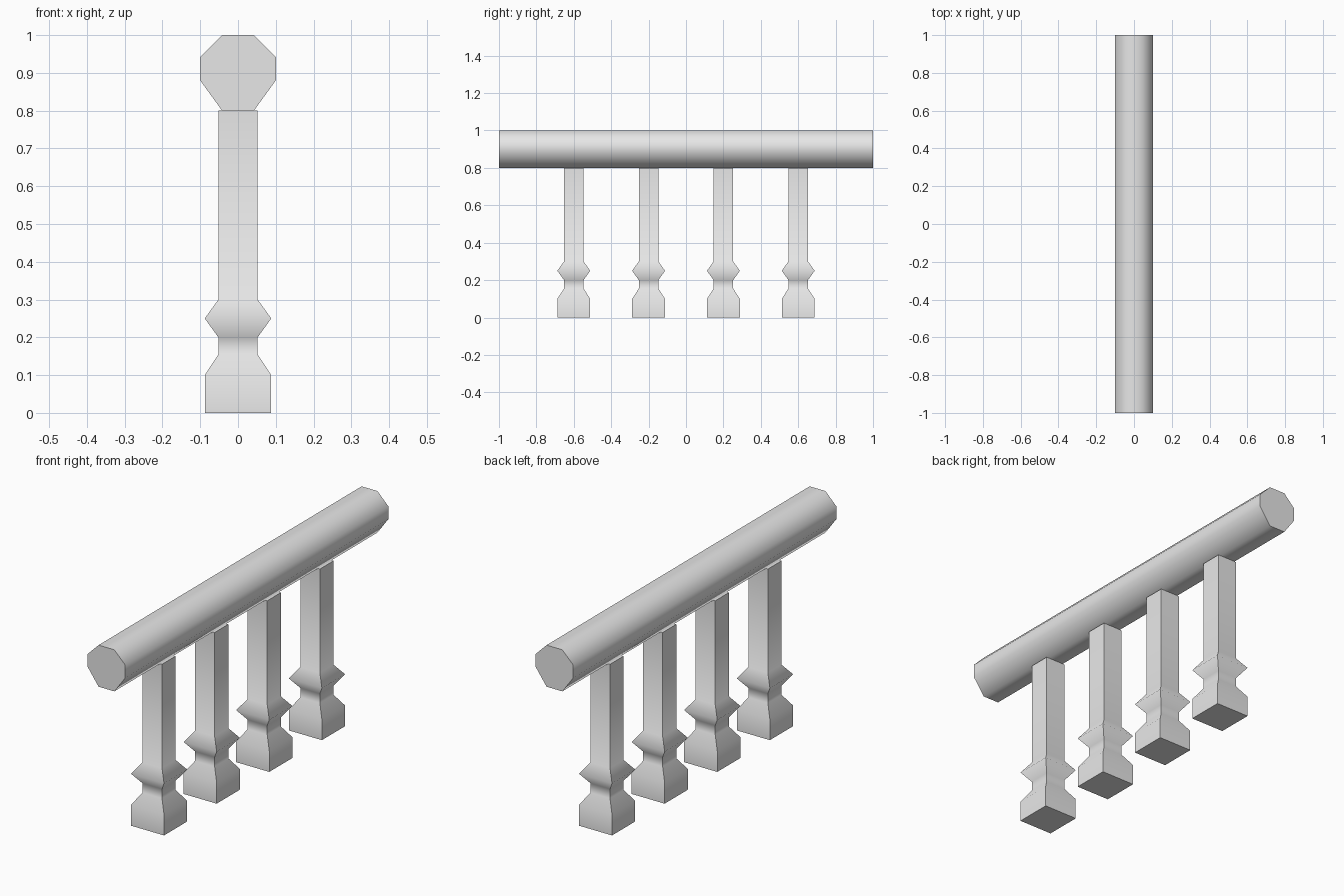
import bpy, bmesh

if "Cube" in bpy.data.objects:
    bpy.data.objects.remove(bpy.data.objects["Cube"])

stone = bpy.data.materials.new("light grey stone")
stone.diffuse_color = (0.8, 0.8, 0.8, 1)
stone.use_nodes = True
stone.node_tree.nodes["Principled BSDF"].inputs["Base Color"].default_value = stone.diffuse_color


def loft(name, rings, smooth_caps_off=True, sharp_rails=False):
    """Skin a stack of matching rings and cap both ends, with crisp cap edges."""
    bm = bmesh.new()
    loops = [[bm.verts.new(p) for p in ring] for ring in rings]
    n = len(loops[0])
    for a, b in zip(loops, loops[1:]):
        for i in range(n):
            j = (i + 1) % n
            bm.faces.new((a[i], a[j], b[j], b[i])).smooth = True
        if sharp_rails:
            for i in range(n):
                bm.edges.get((a[i], b[i])).smooth = False
    for ring in (loops[0], loops[-1]):
        cap = bm.faces.new(ring)
        for e in cap.edges:
            e.smooth = False
    bmesh.ops.recalc_face_normals(bm, faces=bm.faces)
    mesh = bpy.data.meshes.new(name)
    bm.to_mesh(mesh)
    bm.free()
    mesh.materials.append(stone)
    obj = bpy.data.objects.new(name, mesh)
    bpy.context.collection.objects.link(obj)
    return obj


# Handrail: eight-sided section run along y
half = [(0.042, 0.80), (0.10, 0.88), (0.10, 0.942), (0.042, 1.0)]
section = half + [(-x, z) for x, z in reversed(half)]
loft("handrail", [[(x, y, z) for x, z in section] for y in (-1, 1)])

# Balusters: square posts with a flared foot and a collar (half width, height)
profile = [(0.088, 0), (0.088, 0.10), (0.052, 0.155), (0.052, 0.20),
           (0.088, 0.25), (0.052, 0.30), (0.052, 0.80)]
corners = [(-1, -1), (1, -1), (1, 1), (-1, 1)]
for k in range(4):
    post = loft(f"baluster_{k + 1}",
                [[(sx * w, sy * w, z) for sx, sy in corners] for w, z in profile],
                sharp_rails=True)
    post.location.y = -0.6 + 0.4 * k
